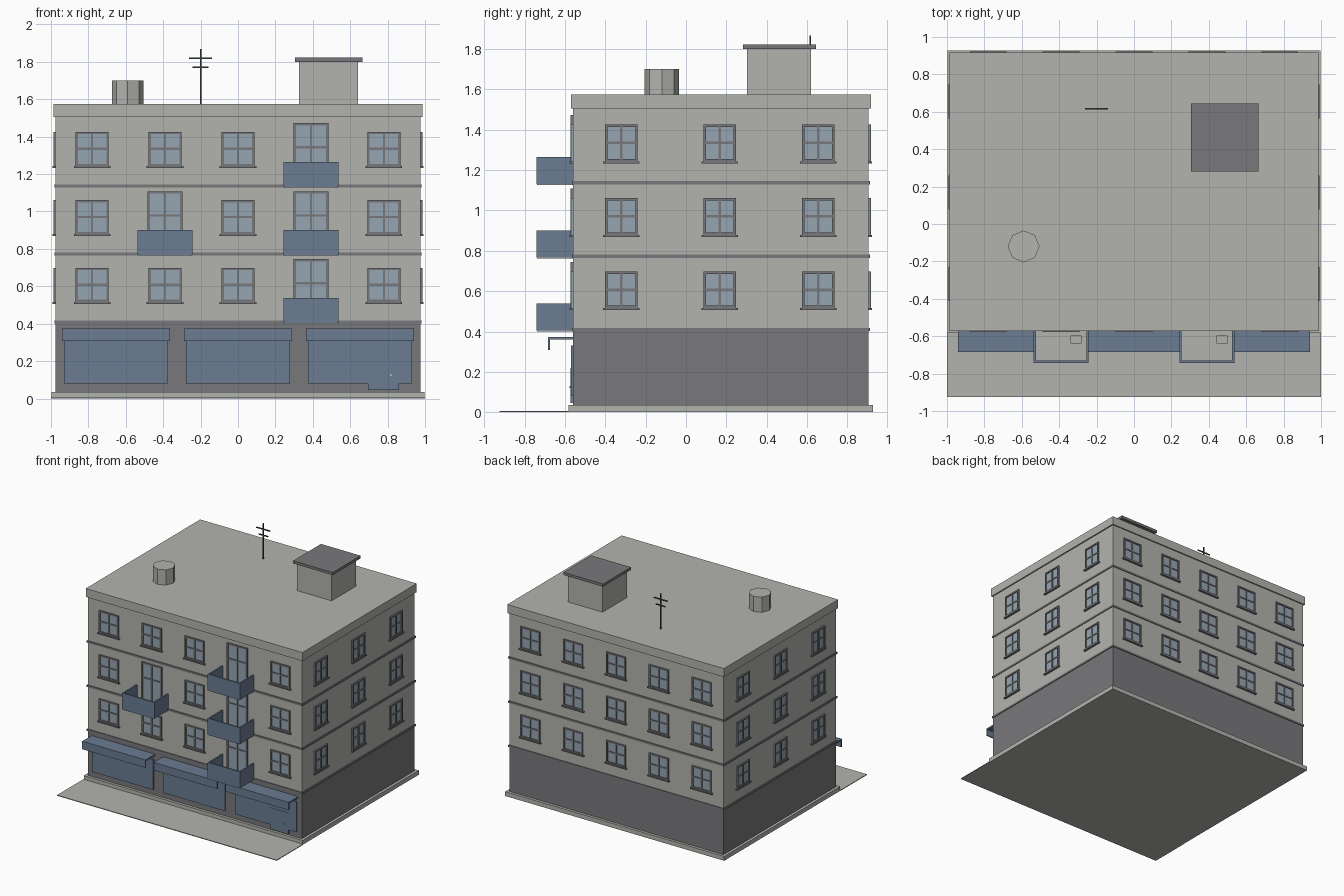
import bpy, bmesh, math
from mathutils import Matrix, Vector

if "Cube" in bpy.data.objects:
    bpy.data.objects.remove(bpy.data.objects["Cube"])


def material(name, rgb):
    m = bpy.data.materials.new(name)
    m.diffuse_color = (*rgb, 1)
    m.use_nodes = True
    m.node_tree.nodes["Principled BSDF"].inputs["Base Color"].default_value = m.diffuse_color
    return m


STONE = material("pale_stone", (0.45, 0.45, 0.425))
DARK = material("dark_grey", (0.19, 0.19, 0.2))
BLUE = material("shop_blue", (0.145, 0.2, 0.287))
GLASS = material("window_glass", (0.305, 0.38, 0.45))
METAL = material("antenna_metal", (0.05, 0.053, 0.06))


def boxes(name, specs, mat, matrix=Matrix()):
    """One object made of boxes given as (x0, x1, y0, y1, z0, z1)."""
    bm = bmesh.new()
    for x0, x1, y0, y1, z0, z1 in specs:
        t = Matrix.Translation(((x0 + x1) / 2, (y0 + y1) / 2, (z0 + z1) / 2))
        s = Matrix.Diagonal((x1 - x0, y1 - y0, z1 - z0, 1))
        bmesh.ops.create_cube(bm, size=1, matrix=matrix @ t @ s)
    me = bpy.data.meshes.new(name)
    bm.to_mesh(me)
    bm.free()
    me.materials.append(mat)
    ob = bpy.data.objects.new(name, me)
    bpy.context.collection.objects.link(ob)
    return ob


# Main dimensions
HX, Y0, Y1 = 0.975, -0.56, 0.905
YM = (Y0 + Y1) / 2
FLOORS = [0.41, 0.773, 1.137]
COLS = [-0.78, -0.39, 0, 0.39, 0.78]


def around(e, z0, z1):
    return (-HX - e, HX + e, Y0 - e, Y1 + e, z0, z1)


# Body, base and roof
boxes("pavement", [(-1, 1, -0.925, -0.58, 0, 0.006)], STONE)
boxes("plinth", [around(0.022, 0, 0.036)], STONE)
boxes("ground_floor", [around(0, 0.036, 0.405)], DARK)
boxes("upper_walls", [around(0, 0.405, 1.505)], STONE)
boxes("floor_bands", [around(0.006, z - 0.008, z + 0.008) for z in FLOORS], DARK)
boxes("parapet", [around(0.011, 1.505, 1.575)], STONE)


# Windows: u across the facade, local -y points outwards
def window_parts(u, w, z0, z1, zm, sill):
    h, t = w / 2, 0.012
    glass = (u - h, u + h, -0.004, 0.004, z0, z1)
    frame = [(u - h, u - h + t, -0.012, 0, z0, z1),
             (u + h - t, u + h, -0.012, 0, z0, z1),
             (u - h + t, u + h - t, -0.012, 0, z1 - t, z1),
             (u - h + t, u + h - t, -0.012, 0, z0, z0 + t),
             (u - t / 2, u + t / 2, -0.01, 0, z0 + t, z1 - t),
             (u - h + t, u + h - t, -0.009, 0, zm - t / 2, zm + t / 2)]
    if sill:
        frame.append((u - h - 0.01, u + h + 0.01, -0.017, 0, z0 - 0.01, z0))
    return glass, frame


def facade(name, angle, origin, cols, w, doors=()):
    mat = Matrix.Translation(Vector(origin)) @ Matrix.Rotation(angle, 4, "Z")
    panes, frames = [], []
    for f, z in enumerate(FLOORS):
        for c, u in enumerate(cols):
            if (f, c) in doors:
                g, fr = window_parts(u, 0.186, z + 0.008, z + 0.335, z + 0.206, False)
            else:
                g, fr = window_parts(u, w, z + 0.106, z + 0.288, z + 0.198, True)
            panes.append(g)
            frames += fr
    boxes(name + "_window_panes", panes, GLASS, mat)
    boxes(name + "_window_frames", frames, DARK, mat)


BALCONIES = [(0, 3), (1, 1), (1, 3), (2, 3)]
SIDE = [-0.488, 0, 0.488]
facade("front", 0, (0, Y0, 0), COLS, 0.176, BALCONIES)
facade("back", math.pi, (0, Y1, 0), COLS, 0.176)
facade("right", math.pi / 2, (HX, YM - 0.005, 0), SIDE, 0.162)
facade("left", -math.pi / 2, (-HX, YM - 0.005, 0), SIDE, 0.162)

# Balconies: slab, three blue panels and a small box on the floor
for i, (f, c) in enumerate(BALCONIES):
    x, z, h, t, yf = COLS[c], FLOORS[f], 0.147, 0.012, -0.742
    boxes(f"balcony_slab_{i}", [(x - h + 0.004, x + h - 0.004, yf + 0.004, Y0, z - 0.011, z + 0.01)], STONE)
    boxes(f"balcony_panels_{i}", [
        (x - h, x + h, yf, yf + t, z - 0.006, z + 0.128),
        (x - h, x - h + t, yf + t, Y0, z - 0.006, z + 0.128),
        (x + h - t, x + h, yf + t, Y0, z - 0.006, z + 0.128)], BLUE)
    boxes(f"balcony_box_{i}", [(x + 0.05, x + 0.11, -0.64, -0.597, z + 0.01, z + 0.06)], STONE)

# Shop fronts with awnings
for i, x in enumerate((-0.652, 0, 0.652)):
    boxes(f"shop_window_{i}", [(x - 0.278, x + 0.278, Y0 - 0.009, Y0, 0.08, 0.33)], BLUE)
    boxes(f"awning_{i}", [
        (x - 0.288, x + 0.288, -0.684, Y0, 0.36, 0.373),
        (x - 0.288, x + 0.288, -0.684, -0.674, 0.308, 0.36)], BLUE)
boxes("shop_door", [(0.695, 0.86, Y0 - 0.012, Y0, 0.045, 0.22)], BLUE)
boxes("door_knob", [(0.814, 0.824, Y0 - 0.018, Y0 - 0.01, 0.12, 0.13)], STONE)

# Roof hut with overhanging cap
boxes("roof_hut", [(0.325, 0.642, 0.302, 0.62, 1.575, 1.8)], STONE)
boxes("roof_hut_cap", [(0.304, 0.665, 0.282, 0.645, 1.8, 1.822)], DARK)

# Eight-sided roof vent
bpy.ops.mesh.primitive_cylinder_add(vertices=8, radius=0.085, depth=0.125,
                                    location=(-0.59, -0.12, 1.6375))
vent = bpy.context.object
vent.name = "roof_vent"
vent.data.materials.append(STONE)

# Antenna mast with two crossbars
AX, AY, R = -0.2, 0.615, 0.004
boxes("antenna", [(AX - R, AX + R, AY - R, AY + R, 1.575, 1.868),
                  (AX - 0.062, AX + 0.062, AY - R, AY + R, 1.816, 1.824),
                  (AX - 0.043, AX + 0.043, AY - R, AY + R, 1.766, 1.774)], METAL)
